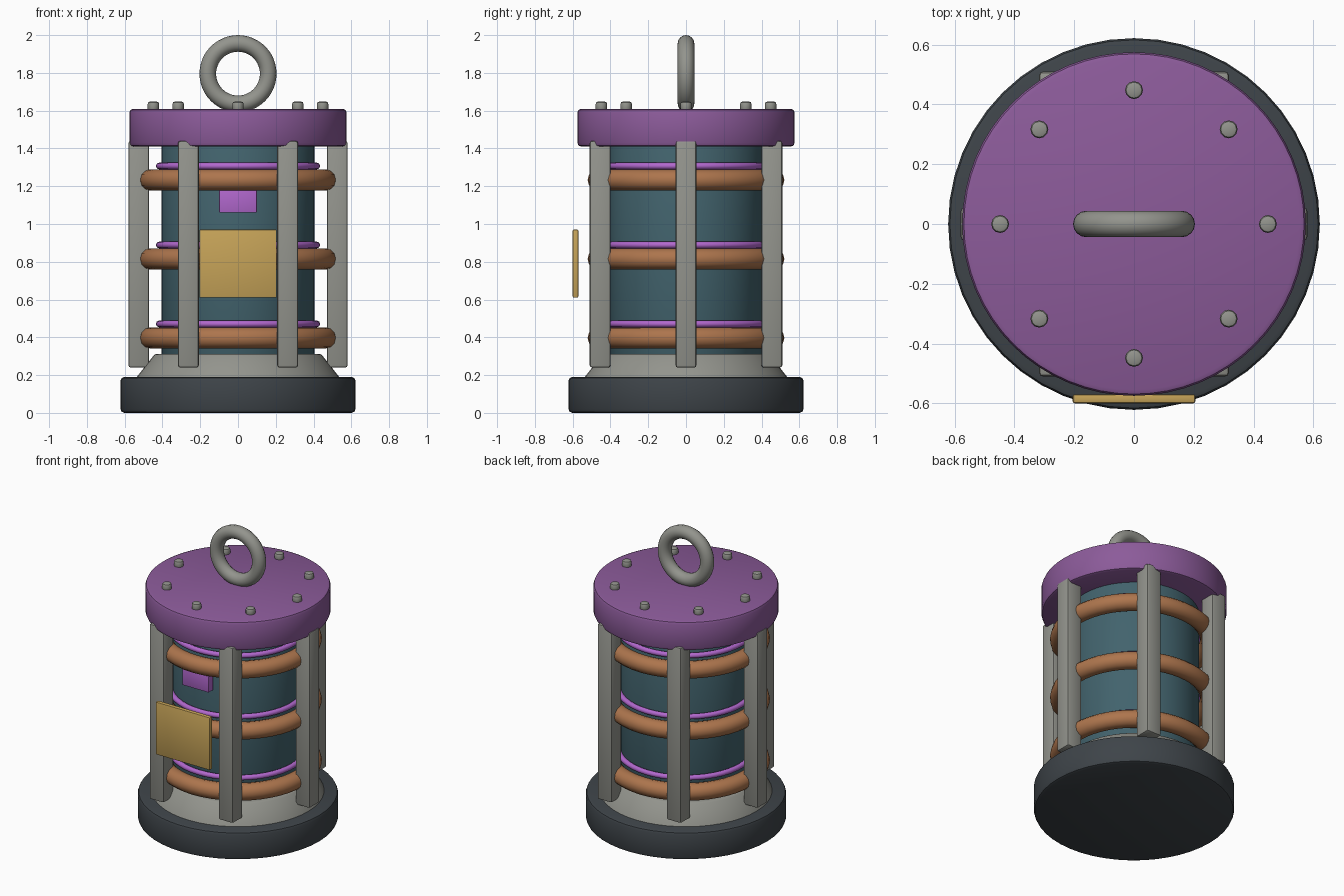
import bpy, bmesh, math

if "Cube" in bpy.data.objects:
    bpy.data.objects.remove(bpy.data.objects["Cube"])


def material(name, r, g, b):
    m = bpy.data.materials.new(name)
    lin = [((c / 255 + 0.055) / 1.055) ** 2.4 for c in (r, g, b)]
    m.diffuse_color = (*lin, 1)
    m.use_nodes = True
    m.node_tree.nodes["Principled BSDF"].inputs["Base Color"].default_value = m.diffuse_color
    return m


DARK = material("dark slate", 62, 68, 73)
GREY = material("warm grey metal", 147, 148, 141)
TEAL = material("deep teal", 66, 99, 109)
COPPER = material("copper", 173, 117, 77)
VIOLET = material("bright violet", 178, 104, 206)
PURPLE = material("muted purple", 140, 91, 154)
GOLD = material("brass", 198, 163, 88)


def finish(ob, name, mat, smooth=True):
    ob.name = name
    ob.data.materials.append(mat)
    if smooth:
        bpy.ops.object.select_all(action='DESELECT')
        ob.select_set(True)
        bpy.context.view_layer.objects.active = ob
        bpy.ops.object.shade_smooth_by_angle(angle=math.radians(35))
    return ob


def drum(name, r_low, r_high, z0, z1, mat, bevel, segs=48, at=(0, 0)):
    """Upright cylinder or cone frustum with rounded rims."""
    bpy.ops.mesh.primitive_cone_add(vertices=segs, radius1=r_low, radius2=r_high,
                                    depth=z1 - z0, location=(*at, (z0 + z1) / 2))
    ob = bpy.context.object
    bm = bmesh.new()
    bm.from_mesh(ob.data)
    rims = [e for e in bm.edges if abs(e.verts[0].co.z - e.verts[1].co.z) < 1e-5]
    bmesh.ops.bevel(bm, geom=rims, offset=bevel, segments=2, profile=0.5, affect='EDGES')
    bm.to_mesh(ob.data)
    bm.free()
    return finish(ob, name, mat)


def box(name, centre, size, mat, bevel):
    bpy.ops.mesh.primitive_cube_add(size=1, location=centre)
    ob = bpy.context.object
    bm = bmesh.new()
    bm.from_mesh(ob.data)
    for v in bm.verts:
        v.co = [c * s for c, s in zip(v.co, size)]
    bmesh.ops.bevel(bm, geom=bm.edges[:], offset=bevel, segments=2, profile=0.5, affect='EDGES')
    bm.to_mesh(ob.data)
    bm.free()
    return finish(ob, name, mat)


def ring(name, major, minor, z, mat, upright=False, minor_segs=12):
    bpy.ops.mesh.primitive_torus_add(major_radius=major, minor_radius=minor,
                                     major_segments=48, minor_segments=minor_segs,
                                     location=(0, 0, z),
                                     rotation=(math.pi / 2 if upright else 0, 0, 0))
    ob = finish(bpy.context.object, name, mat, False)
    ob.data.shade_smooth()
    return ob


# Base, collar, inner canister and lid
drum("base", 0.622, 0.622, 0, 0.19, DARK, 0.02)
drum("collar", 0.54, 0.44, 0.185, 0.312, GREY, 0.01)
drum("canister", 0.405, 0.405, 0.30, 1.43, TEAL, 0.015)
drum("lid", 0.575, 0.575, 1.41, 1.61, PURPLE, 0.02, segs=64)

# Coils, each with a thin trim ring above
for i in range(3):
    z = 0.397 + 0.418 * i
    ring(f"coil_{i + 1}", 0.465, 0.056, z, COPPER)
    ring(f"trim_ring_{i + 1}", 0.417, 0.018, z + 0.074, VIOLET, minor_segs=8)

# Six cage posts, all square to the axes
for i in range(6):
    a = math.radians(60 * i)
    box(f"cage_post_{i + 1}", (0.525 * math.cos(a), 0.525 * math.sin(a), 0.84),
        (0.11, 0.11, 1.20), GREY, 0.012)

# Lid bolts
for i in range(8):
    a = math.radians(45 * i)
    drum(f"lid_bolt_{i + 1}", 0.03, 0.03, 1.595, 1.648, GREY, 0.012, segs=12,
         at=(0.448 * math.cos(a), 0.448 * math.sin(a)))

# Lifting ring
ring("lifting_ring", 0.16, 0.044, 1.796, GREY, upright=True, minor_segs=16)

# Front plate and small indicator panel
box("front_plate", (0, -0.585, 0.79), (0.41, 0.03, 0.36), GOLD, 0.006)
box("indicator_panel", (0, -0.435, 1.135), (0.20, 0.05, 0.15), VIOLET, 0.004)
